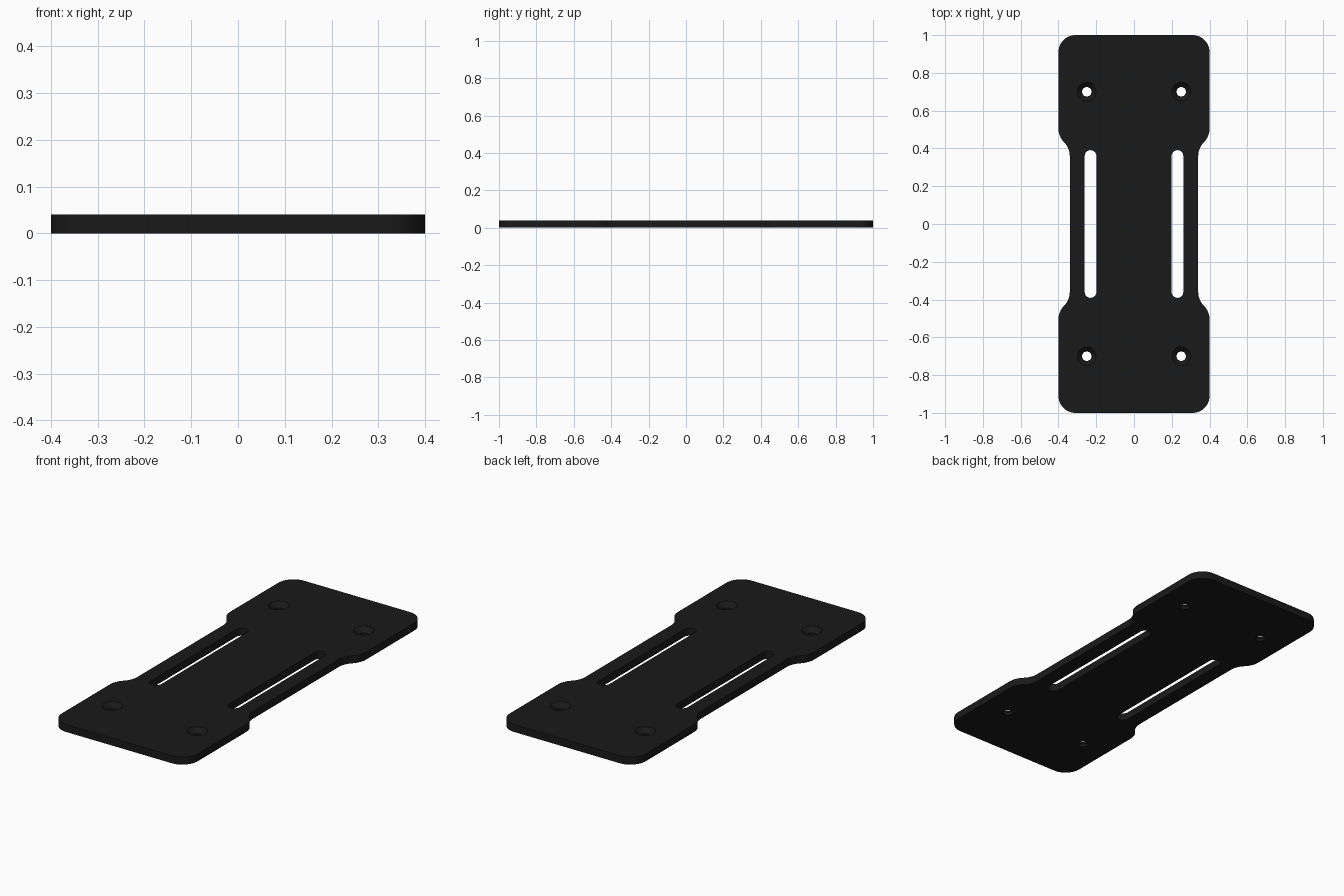
import bpy, bmesh
from math import sin, cos, pi, radians

if "Cube" in bpy.data.objects:
    bpy.data.objects.remove(bpy.data.objects["Cube"])

T = 0.04  # plate thickness


def arc(cx, cy, r, a0, a1, n):
    return [(cx + r * cos(radians(a0 + (a1 - a0) * i / n)),
             cy + r * sin(radians(a0 + (a1 - a0) * i / n))) for i in range(n + 1)]


def loft(bm, sections):
    """Closed solid through (outline, z) sections with equal point counts."""
    rings = [[bm.verts.new((x, y, z)) for x, y in pts] for pts, z in sections]
    n = len(rings[0])
    for a, b in zip(rings, rings[1:]):
        for i in range(n):
            j = (i + 1) % n
            bm.faces.new((a[i], a[j], b[j], b[i]))
    bm.faces.new(rings[0][::-1])
    bm.faces.new(rings[-1])


def make_object(name, bm):
    bmesh.ops.recalc_face_normals(bm, faces=bm.faces)
    me = bpy.data.meshes.new(name)
    bm.to_mesh(me)
    bm.free()
    ob = bpy.data.objects.new(name, me)
    bpy.context.collection.objects.link(ob)
    return ob


# Plate outline: one quadrant (S-shaped waist shoulder, rounded corner), mirrored
r = 0.03 / (1 - cos(pi / 4))
h = 2 * r * sin(pi / 4)
quad = (arc(0.34 + r, 0.36, r, 180, 135, 8)
        + arc(0.40 - r, 0.36 + h, r, -45, 0, 8)[1:]
        + arc(0.31, 0.91, 0.09, 0, 90, 14))
outline = (quad + [(-x, y) for x, y in quad[::-1]]
           + [(-x, -y) for x, y in quad] + [(x, -y) for x, y in quad[::-1]])
bm = bmesh.new()
loft(bm, [(outline, 0), (outline, T)])
plate = make_object("mounting_plate", bm)

# Cutters: two long slots and four countersunk screw holes
bm = bmesh.new()
for sx in (-1, 1):
    slot = arc(sx * 0.23, 0.36, 0.031, 0, 180, 16) + arc(sx * 0.23, -0.36, 0.031, 180, 360, 16)
    loft(bm, [(slot, -0.02), (slot, T + 0.02)])
    for sy in (-1, 1):
        loft(bm, [(arc(sx * 0.25, sy * 0.70, rad, 0, 360, 32)[:-1], z)
                  for rad, z in ((0.025, -0.02), (0.025, 0.015), (0.05, T), (0.06, T + 0.01))])
cutter = make_object("hole_cutter", bm)
cutter.hide_render = True

# Cut the holes
mod = plate.modifiers.new("holes", 'BOOLEAN')
mod.operation = 'DIFFERENCE'
mod.solver = 'EXACT'
mod.object = cutter
bpy.context.view_layer.objects.active = plate
plate.select_set(True)
bpy.ops.object.modifier_apply(modifier=mod.name)
bpy.data.objects.remove(cutter)
bpy.ops.object.shade_smooth_by_angle(angle=radians(30))

# Black finish
mat = bpy.data.materials.new("black_finish")
mat.diffuse_color = (0.01, 0.01, 0.01, 1)
mat.use_nodes = True
mat.node_tree.nodes["Principled BSDF"].inputs["Base Color"].default_value = mat.diffuse_color
plate.data.materials.clear()
plate.data.materials.append(mat)
